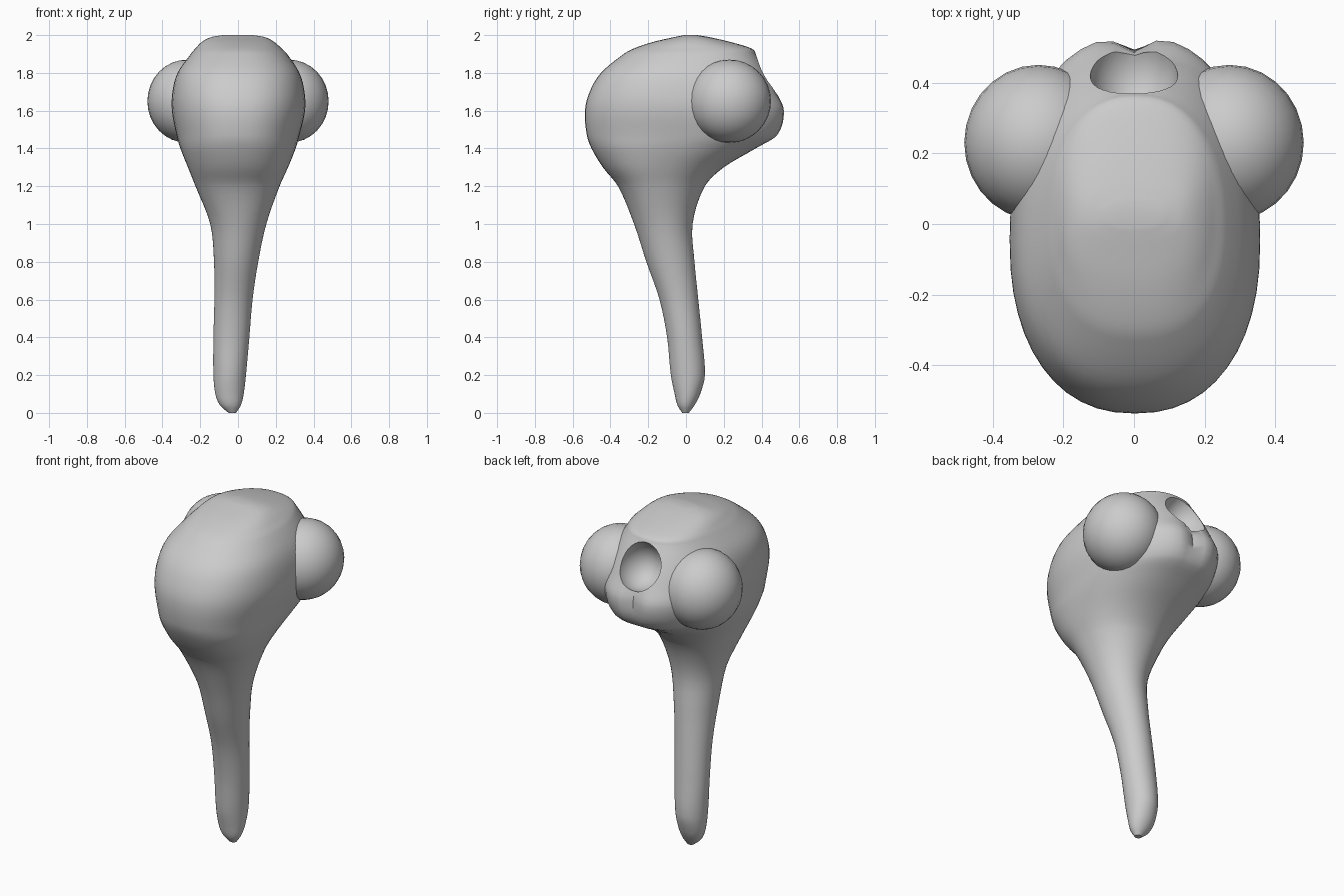
import bpy, bmesh, math
from mathutils import Vector

if "Cube" in bpy.data.objects:
    bpy.data.objects.remove(bpy.data.objects["Cube"])

# body sections: z, x left, x right, y front, y back
SECTIONS = [
    (0.00, -0.05, -0.01, -0.02, 0.015), (0.04, -0.095, 0.015, -0.045, 0.045),
    (0.10, -0.12, 0.03, -0.06, 0.075), (0.20, -0.13, 0.042, -0.08, 0.10),
    (0.40, -0.13, 0.06, -0.10, 0.085), (0.60, -0.125, 0.077, -0.14, 0.065),
    (0.80, -0.127, 0.107, -0.21, 0.045), (1.00, -0.147, 0.15, -0.275, 0.035),
    (1.20, -0.225, 0.22, -0.36, 0.10), (1.30, -0.265, 0.265, -0.44, 0.20),
    (1.40, -0.305, 0.305, -0.50, 0.37), (1.47, -0.325, 0.325, -0.525, 0.49),
    (1.60, -0.35, 0.355, -0.535, 0.532), (1.70, -0.347, 0.352, -0.51, 0.485),
    (1.80, -0.32, 0.325, -0.45, 0.43), (1.90, -0.25, 0.26, -0.33, 0.37),
    (1.93, -0.225, 0.23, -0.275, 0.345), (1.965, -0.19, 0.19, -0.17, 0.23),
    (1.99, -0.14, 0.14, -0.06, 0.12), (2.00, -0.08, 0.08, -0.01, 0.06),
]
SEG, SUB = 48, 4


def spline(a, b, c, d, t):
    return 0.5 * (2*b + (c - a)*t + (2*a - 5*b + 4*c - d)*t*t + (3*b - a - 3*c + d)*t**3)


def smooth_sections():
    # non-uniform heights: limited tangents taken per height difference
    n, out = len(SECTIONS), []

    def slope(i, k):
        a, b = SECTIONS[max(i-1, 0)], SECTIONS[min(i+1, n-1)]
        return (b[k] - a[k]) / (b[0] - a[0])
    for i in range(n - 1):
        p, q = SECTIONS[i], SECTIONS[i+1]
        h = q[0] - p[0]
        for s in range(SUB):
            t = s / SUB
            row = [p[0] + h*t]
            for k in range(1, 5):
                row.append((2*t**3 - 3*t*t + 1)*p[k] + (t**3 - 2*t*t + t)*h*slope(i, k)
                           + (3*t*t - 2*t**3)*q[k] + (t**3 - t*t)*h*slope(i+1, k))
            out.append(row)
    out.append(SECTIONS[-1])
    return out


def spow(v, e):
    return math.copysign(abs(v)**e, v)


# body with tapering stalk
bm = bmesh.new()
rings = []
for z, xl, xr, yf, yb in smooth_sections():
    cx, w = (xl + xr)/2, (xr - xl)/2
    cy = (yf + yb)/2 - 0.04*max(0, min(1, (z - 1.0)/0.4))*max(0, min(1, (2 - z)/0.2))
    big = max(0, min(1, (z - 1.0)/0.4))
    ring = []
    for s in range(SEG):
        a = 2*math.pi*s/SEG
        e = 2/(2 + 0.3*big)
        x = cx + w*spow(math.cos(a), e)
        sy = spow(math.sin(a), e)
        y = cy + sy*((yb - cy) if sy > 0 else (cy - yf))
        if sy > 0.5:  # notch under the opening
            y -= 0.045*math.exp(-(x/0.05)**2 - ((z - 1.6)/0.11)**2)
        ring.append(bm.verts.new((x, y, z)))
    rings.append(ring)
for r0, r1 in zip(rings, rings[1:]):
    for s in range(SEG):
        t = (s + 1) % SEG
        bm.faces.new((r0[s], r0[t], r1[t], r1[s]))
bm.faces.new(rings[0][::-1])
bm.faces.new(rings[-1])
bmesh.ops.recalc_face_normals(bm, faces=bm.faces)
mesh = bpy.data.meshes.new("body")
bm.to_mesh(mesh)
bm.free()
body = bpy.data.objects.new("body", mesh)
bpy.context.collection.objects.link(body)

# round hollow at the back
bpy.ops.mesh.primitive_uv_sphere_add(segments=32, ring_count=20, location=(0, 0.435, 1.785),
                                     rotation=(math.radians(-61), 0, 0))
cutter = bpy.context.object
cutter.name = "hollow_cutter"
cutter.scale = (0.125, 0.135, 0.15)
cutter.hide_render = True
mod = body.modifiers.new("hollow", 'BOOLEAN')
mod.operation, mod.solver, mod.object = 'DIFFERENCE', 'EXACT', cutter


def smooth(ob, deg):
    bpy.ops.object.select_all(action='DESELECT')
    ob.select_set(True)
    bpy.context.view_layer.objects.active = ob
    bpy.ops.object.shade_smooth_by_angle(angle=math.radians(deg))


bpy.context.view_layer.objects.active = body
bpy.ops.object.modifier_apply(modifier="hollow")
bpy.data.objects.remove(cutter)
smooth(body, 40)

# bulging side lobes
for side, name in ((-1, "left_lobe"), (1, "right_lobe")):
    bpy.ops.mesh.primitive_uv_sphere_add(segments=28, ring_count=16,
                                         location=(side*0.27, 0.23, 1.65))
    lobe = bpy.context.object
    lobe.name = name
    lobe.scale = (0.21, 0.22, 0.22)
    smooth(lobe, 40)
